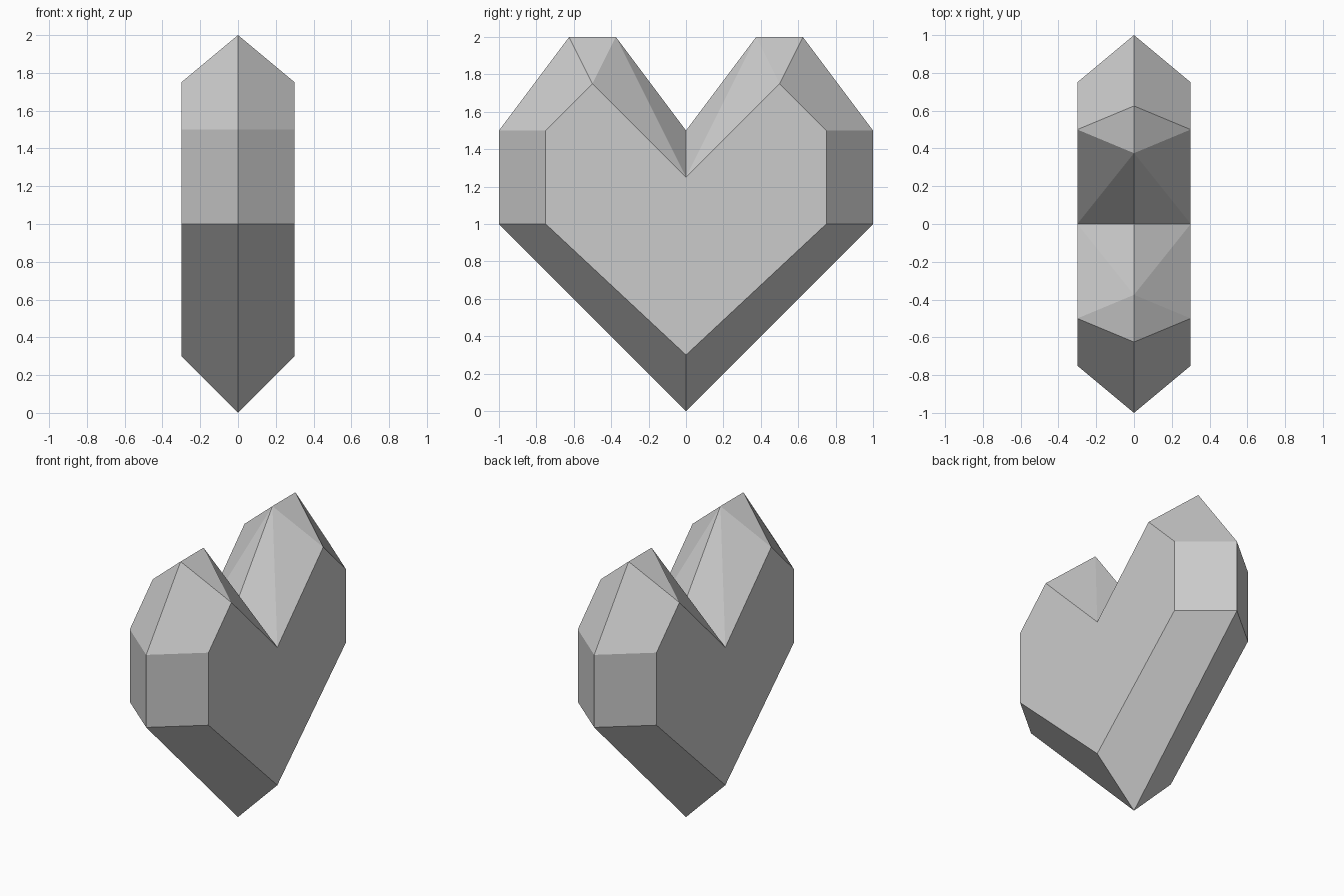
import bpy, bmesh

if "Cube" in bpy.data.objects:
    bpy.data.objects.remove(bpy.data.objects["Cube"])

HALF_DEPTH = 0.3

# Right halves of the outlines as (y, z): outer girdle and flat front facet
OUTER = [(0, 0), (1, 1), (1, 1.5), (0.625, 2), (0.375, 2), (0, 1.5)]
INNER = [(0, 0.3), (0.75, 1), (0.75, 1.5), (0.5, 1.75), (0.5, 1.75), (0, 1.25)]


def full_outline(half):
    """Mirror a half outline across y = 0 into a closed loop."""
    return half + [(-y, z) for y, z in half[-2:0:-1]]


bm = bmesh.new()
cache = {}


def vert(x, p):
    key = (x, *p)
    if key not in cache:
        cache[key] = bm.verts.new(key)
    return cache[key]


outer = [vert(0, p) for p in full_outline(OUTER)]
inner = [vert(HALF_DEPTH, p) for p in full_outline(INNER)]

# Flat heart facet
bm.faces.new(list(dict.fromkeys(inner)))

# Bevel facets around the rim; the cleft facets fold along a diagonal
n = len(outer)
for i in range(n):
    j = (i + 1) % n
    a, b, c, d = outer[i], outer[j], inner[j], inner[i]
    if i == 4:
        bm.faces.new((a, b, c))
        bm.faces.new((a, c, d))
    elif i == 5:
        bm.faces.new((a, b, d))
        bm.faces.new((b, c, d))
    else:
        bm.faces.new(list(dict.fromkeys((a, b, c, d))))

mesh = bpy.data.meshes.new("faceted_heart")
bm.to_mesh(mesh)
bm.free()
heart = bpy.data.objects.new("faceted_heart", mesh)
bpy.context.collection.objects.link(heart)

# Opposite side of the gem
mirror = heart.modifiers.new("mirror_x", 'MIRROR')
mirror.use_axis = (True, False, False)
mirror.use_clip = True
mirror.merge_threshold = 0.001
